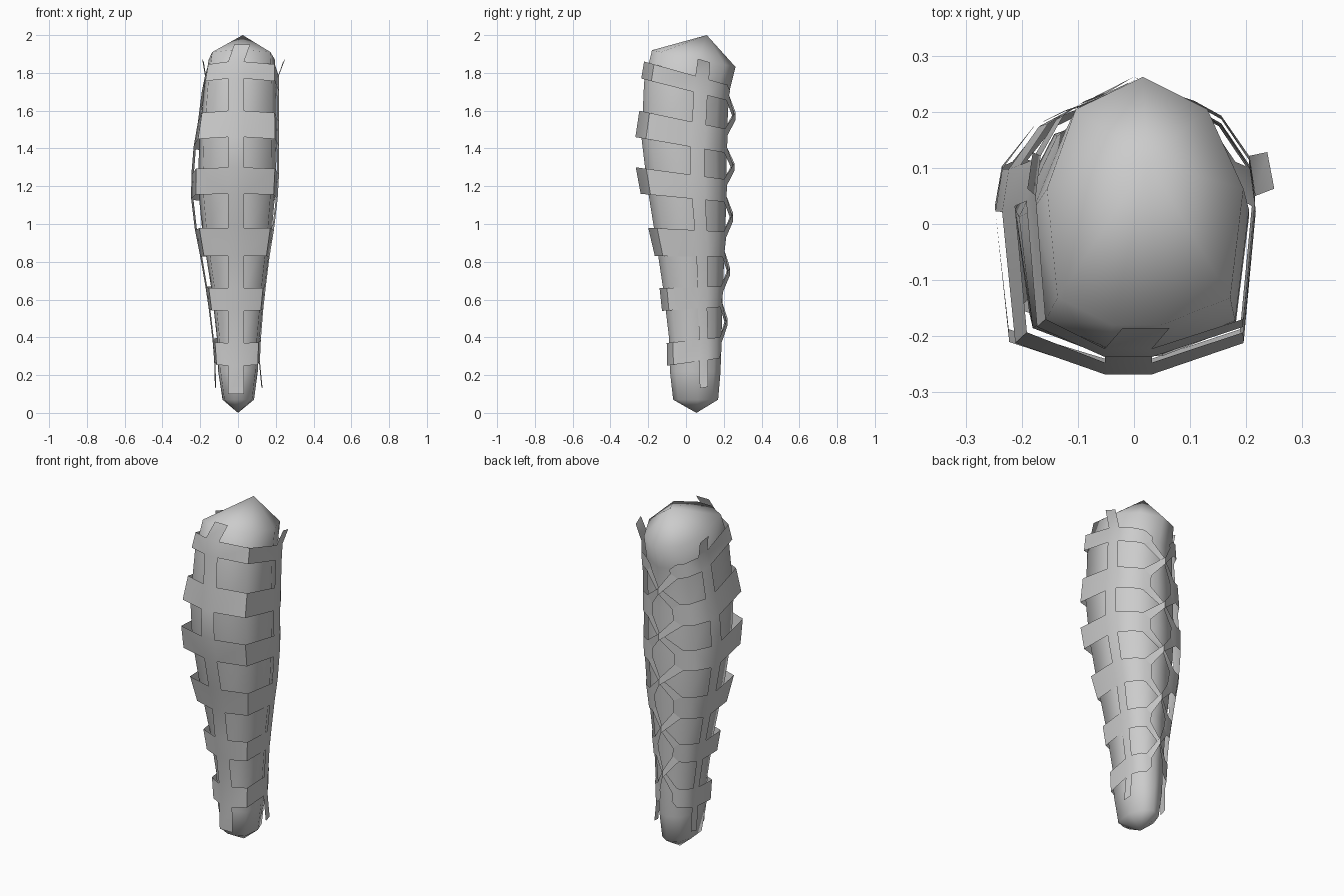
import bpy, bmesh
from mathutils import Vector

if "Cube" in bpy.data.objects:
    bpy.data.objects.remove(bpy.data.objects["Cube"])

# Profile rows: nominal z, left x, right x, front y, back y
CORE = [(0.07, -.082, .085, -.068, .17), (0.22, -.105, .105, -.085, .183), (0.4, -.112, .115, -.09, .188),
        (0.65, -.14, .14, -.12, .195), (0.95, -.188, .178, -.165, .208), (1.2, -.212, .2, -.205, .215),
        (1.45, -.205, .205, -.235, .215), (1.75, -.18, .205, -.222, .228), (1.92, -.155, .195, -.18, .262)]
SLEEVE = [(0.1, -.122, .13, -.095, .2), (.25, -.126, .116, -.1, .2), (.37, -.135, .121, -.102, .202),
          (.54, -.155, .134, -.127, .205), (.66, -.172, .147, -.14, .212), (.83, -.2, .167, -.165, .222),
          (.98, -.228, .19, -.2, .232), (1.16, -.248, .21, -.24, .236), (1.3, -.247, .217, -.266, .24),
          (1.46, -.235, .217, -.268, .24), (1.6, -.212, .216, -.247, .243), (1.77, -.192, .216, -.237, .25),
          (1.86, -.175, .216, -.222, .255), (1.95, -.19, .25, -.185, .25)]

# Half cross-section: fraction of half width, fraction of depth from the front
FRONT, CORNER, SIDE_F, SIDE_B, MID, LACE, TIP = (
    (.2, 0), (.9, .11), (1, .57), (.95, .72), (.72, .87), (.5, .925), (.3, .955))


def sample(rows, z):
    """Interpolated extents of the limb at height z."""
    if z <= rows[0][0]:
        return rows[0][1:]
    for a, b in zip(rows, rows[1:]):
        if z <= b[0]:
            t = (z - a[0]) / (b[0] - a[0])
            return [p + (q - p) * t for p, q in zip(a[1:], b[1:])]
    return rows[-1][1:]


def slope(z):
    return .14 - .26 * (z - .25)


def point(side, col, z, lift=0, zoff=0):
    """Point on the sleeve; rows tilt with height."""
    xl, xr, yf, yb = sample(SLEEVE, z)
    x = col[0] * (xr if side > 0 else xl)
    if col is FRONT:
        x = side * .042 + (.022 if z > 1.9 else -.01)
    y = yf + col[1] * (yb - yf)
    return Vector((x, y + lift, z + zoff + slope(z) * (y - yf)))


def finish(name, bm, angle):
    bmesh.ops.remove_doubles(bm, verts=bm.verts[:], dist=1e-4)
    bmesh.ops.recalc_face_normals(bm, faces=bm.faces[:])
    me = bpy.data.meshes.new(name)
    bm.to_mesh(me)
    bm.free()
    ob = bpy.data.objects.new(name, me)
    bpy.context.collection.objects.link(ob)
    bpy.context.view_layer.objects.active = ob
    ob.select_set(True)
    bpy.ops.object.shade_smooth_by_angle(angle=angle)
    ob.select_set(False)
    return ob


def face(bm, pts):
    bm.faces.new([bm.verts.new(p) for p in pts])


# Limb core: lofted rings closed by pointed fans
half = [(.25, 0), (.88, .11), (1, .55), (.67, .87)]
ring = half + [(.08, 1)] + [(-u, v) for u, v in reversed(half)]
bm = bmesh.new()
loops = []
for i, (z, xl, xr, yf, yb) in enumerate(CORE):
    tilt = -.2 if i == len(CORE) - 1 else (-.12 if z > 1.7 else 0)
    loops.append([bm.verts.new((u * xr if u > 0 else -u * xl, yf + v * (yb - yf),
                                z + tilt * v * (yb - yf))) for u, v in ring])
n = len(ring)
for a, b in zip(loops, loops[1:]):
    for i in range(n):
        bm.faces.new((a[i], a[(i + 1) % n], b[(i + 1) % n], b[i]))
bottom, top = bm.verts.new((0, .055, 0)), bm.verts.new((.025, .11, 2))
for i in range(n):
    bm.faces.new((loops[0][(i + 1) % n], loops[0][i], bottom))
    bm.faces.new((loops[-1][i], loops[-1][(i + 1) % n], top))
finish("limb_core", bm, 1.4)

# Open strap sleeve: alternating bands joined by vertical strips
levels = [r[0] for r in SLEEVE]
bands = [(levels[i], levels[i + 1]) for i in range(1, 13, 2)]
bm = bmesh.new()
for lo, hi in zip(levels, levels[1:]):
    face(bm, [point(-1, FRONT, lo), point(1, FRONT, lo), point(1, FRONT, hi), point(-1, FRONT, hi)])
    for s in (-1, 1):
        cols = [(SIDE_F, SIDE_B)]
        if (lo, hi) in bands:
            cols += [(FRONT, CORNER), (CORNER, SIDE_F), (SIDE_B, MID), (MID, LACE)]
            face(bm, [point(s, LACE, lo), point(s, TIP, lo, 0, .03),
                      point(s, TIP, hi, 0, -.03), point(s, LACE, hi)])
        for a, b in cols:
            face(bm, [point(s, a, lo), point(s, b, lo), point(s, b, hi), point(s, a, hi)])
finish("strap_sleeve", bm, .7)

# Crossed lacing down the back, one pair per gap between bands
bm = bmesh.new()
for lower, upper in zip(bands, bands[1:]):
    zt, zb = upper[0], lower[1]
    zm = (zt + zb) / 2
    for s in (-1, 1):
        lift = .006 if s > 0 else .016
        lo_mid = point(1, (0, 1), zm, lift, -.02)
        hi_mid = point(1, (0, 1), zm, lift, .02)
        face(bm, [point(s, LACE, zt), lo_mid, hi_mid, point(s, TIP, zt, 0, .03)])
        face(bm, [lo_mid, point(-s, TIP, zb, 0, -.03), point(-s, LACE, zb), hi_mid])
finish("back_lacing", bm, .7)
